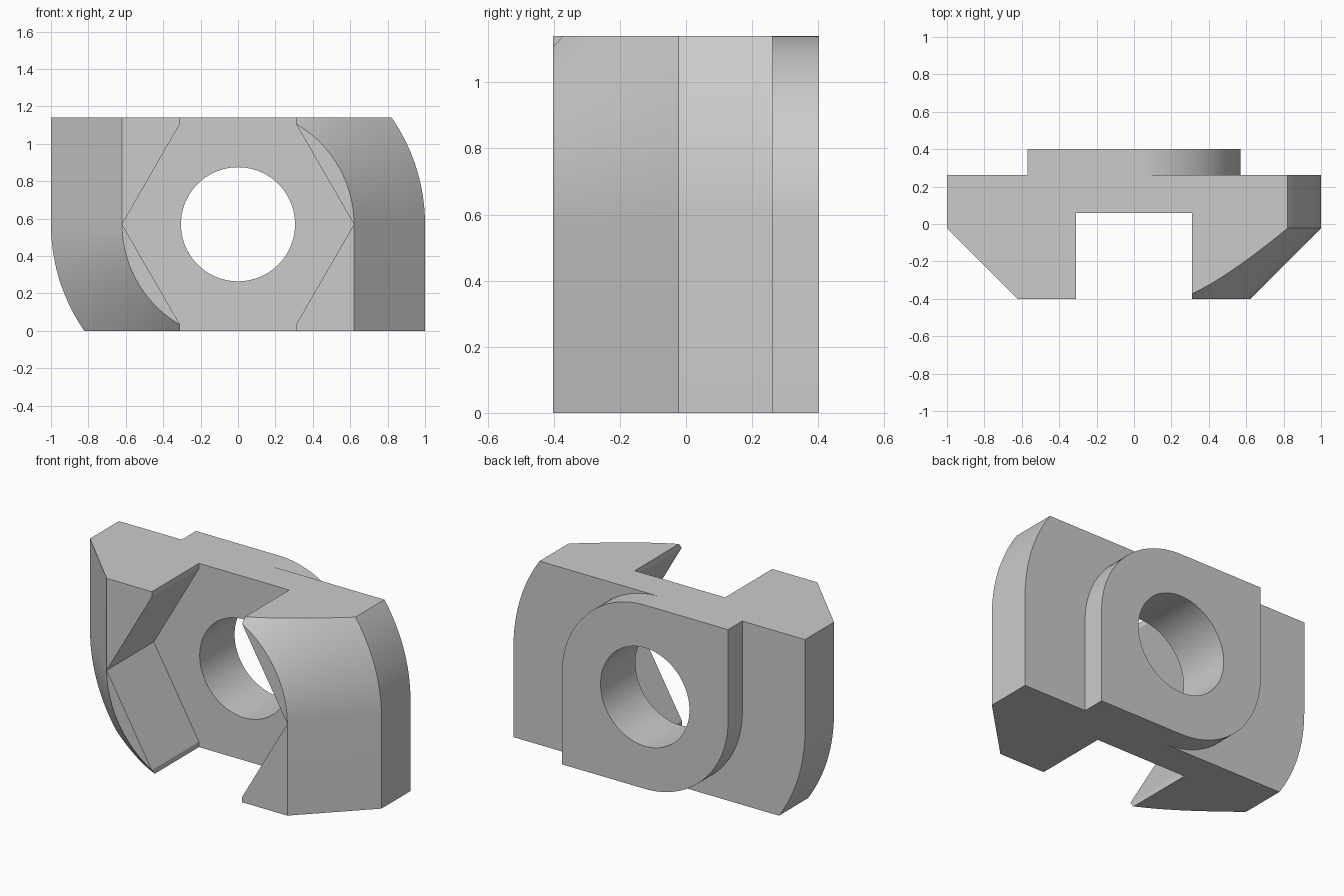
import bpy, bmesh
from math import cos, sin, pi, radians

cube = bpy.data.objects.get("Cube")
if cube:
    bpy.data.objects.remove(cube, do_unlink=True)

HALF = 0.57      # half height, also the hole axis height
POCKET = 0.62    # hexagon corner radius
HOLE = 0.305

steel = bpy.data.materials.new("light_grey")
steel.use_nodes = True
GREY = (0.6, 0.6, 0.6, 1)
steel.diffuse_color = GREY
steel.node_tree.nodes["Principled BSDF"].inputs["Base Color"].default_value = GREY


def loft(name, sections):
    """Join matching (x, z) outlines placed at given y into a closed solid."""
    bm = bmesh.new()
    rings = [[bm.verts.new((x, y, z + HALF)) for x, z in pts] for y, pts in sections]
    n = len(rings[0])
    for a, b in zip(rings, rings[1:]):
        for i in range(n):
            j = (i + 1) % n
            bm.faces.new((a[i], a[j], b[j], b[i]))
    bm.faces.new(rings[0])
    bm.faces.new(rings[-1])
    bmesh.ops.recalc_face_normals(bm, faces=bm.faces)
    mesh = bpy.data.meshes.new(name)
    bm.to_mesh(mesh)
    bm.free()
    mesh.materials.append(steel)
    obj = bpy.data.objects.new(name, mesh)
    bpy.context.collection.objects.link(obj)
    return obj


def circle(r, n, start=0.0, sweep=2 * pi, closed=False):
    steps = n if closed else n + 1
    return [(r * cos(start + sweep * i / n), r * sin(start + sweep * i / n))
            for i in range(steps)]


def leaf(r):
    """Square of half-width r with two opposite corners fully rounded."""
    return (circle(r, 32, 0, pi / 2) + [(-r, r)]
            + circle(r, 32, pi, pi / 2) + [(r, -r)])


def rect(w, h):
    return [(w, h), (-w, h), (-w, -h), (w, -h)]


def combine(target, tool, operation):
    mod = target.modifiers.new(operation.lower(), "BOOLEAN")
    mod.operation = operation
    mod.solver = "EXACT"
    mod.object = tool
    tool.hide_render = True
    bpy.context.view_layer.objects.active = target
    bpy.ops.object.modifier_apply(modifier=mod.name)
    bpy.data.objects.remove(tool, do_unlink=True)


# Wing body with a 45 degree front bevel, trimmed to height
body = loft("slot_nut_body", [(-0.402, leaf(POCKET)), (-0.022, leaf(1)), (0.262, leaf(1))])
combine(body, loft("trim", [(-1, rect(2, HALF)), (1, rect(2, HALF))]), "INTERSECT")

# Raised pad on the back
combine(body, loft("back_pad", [(0.16, leaf(HALF)), (0.402, leaf(HALF))]), "UNION")

# Hexagonal pocket, open through a narrow channel at top and bottom
hexagon = circle(POCKET, 6, closed=True)
cx, cz = hexagon[1]
pocket = hexagon[:2] + [(cx, 1), (-cx, 1)] + hexagon[2:5] + [(-cx, -1), (cx, -1)] + hexagon[5:]
combine(body, loft("pocket", [(-1, pocket), (0.06, pocket)]), "DIFFERENCE")

# Bolt hole
ring = circle(HOLE, 96, closed=True)
combine(body, loft("bolt_hole", [(-1, ring), (1, ring)]), "DIFFERENCE")

# Smooth curved walls, keep machined edges crisp
for o in bpy.context.selected_objects:
    o.select_set(False)
body.select_set(True)
bpy.context.view_layer.objects.active = body
bpy.ops.object.shade_smooth_by_angle(angle=radians(20))
